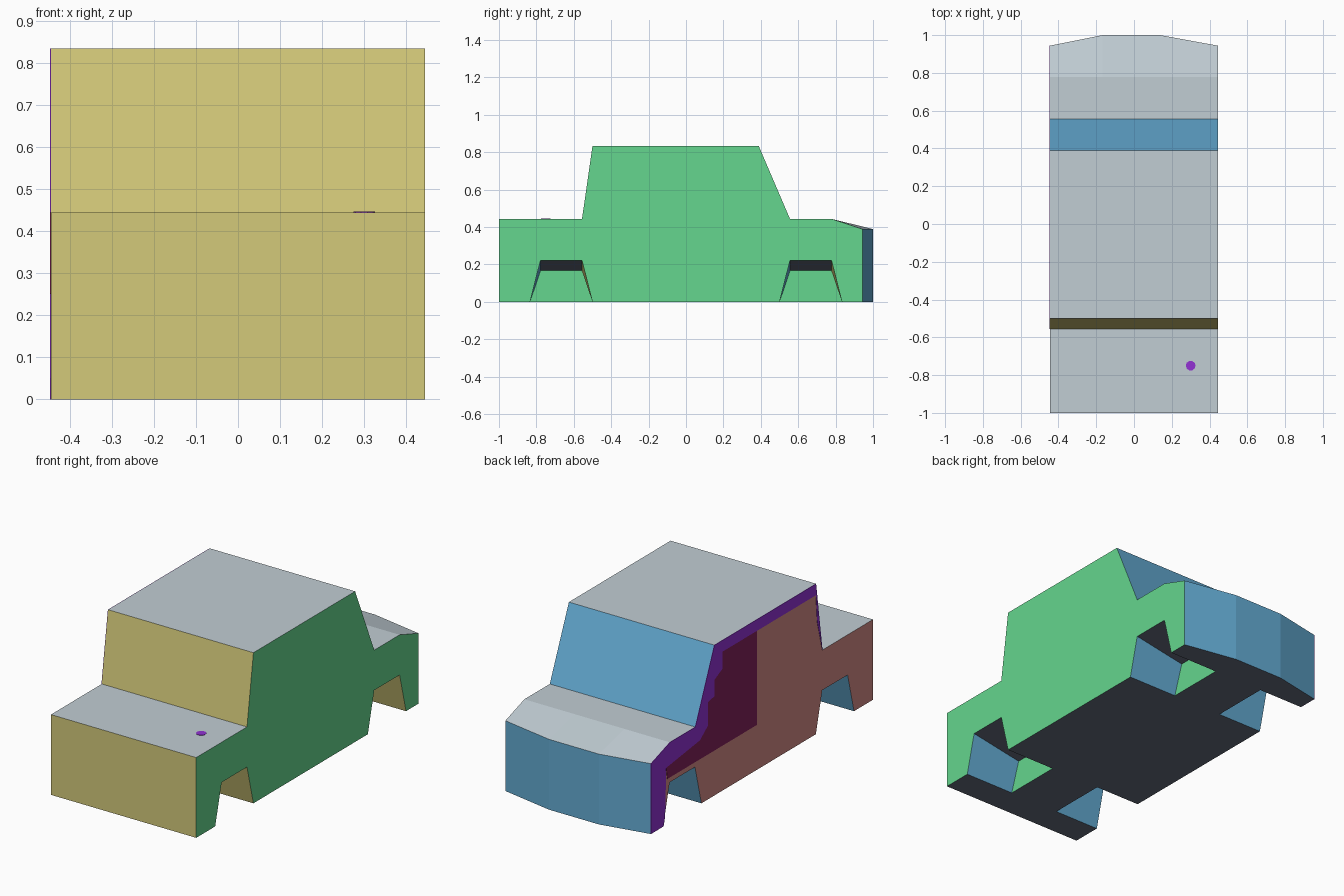
import bpy, bmesh, math

if "Cube" in bpy.data.objects:
    bpy.data.objects.remove(bpy.data.objects["Cube"])


def material(name, r, g, b):
    m = bpy.data.materials.new(name)
    m.diffuse_color = [(c / 255 / 12.92 if c < 11 else ((c / 255 + 0.055) / 1.055) ** 2.4)
                       for c in (r, g, b)] + [1]
    m.use_nodes = True
    m.node_tree.nodes["Principled BSDF"].inputs["Base Color"].default_value = m.diffuse_color
    return m


# one colour for each facing side, plus two paint colours
TOP = material("pale_grey", 193, 205, 212)
BOTTOM = material("dark_slate", 100, 107, 124)
FRONT = material("sand_yellow", 212, 202, 122)
BACK = material("sky_blue", 100, 172, 212)
RIGHT = material("green", 101, 214, 142)
LEFT = material("dusty_red", 210, 138, 134)
PURPLE = material("purple", 146, 50, 212)
MAROON = material("maroon", 130, 33, 91)


def make_object(name, bm, mats):
    bmesh.ops.recalc_face_normals(bm, faces=bm.faces)
    me = bpy.data.meshes.new(name)
    bm.to_mesh(me)
    bm.free()
    for m in mats:
        me.materials.append(m)
    ob = bpy.data.objects.new(name, me)
    bpy.context.collection.objects.link(ob)
    return ob


# car body: side profile lofted across four stations
W = 0.4444


def profile(tail_y, well_z):
    upper = [(tail_y, 0), (tail_y, 0.389), (0.778, 0.444), (0.556, 0.444), (0.389, 0.833),
             (-0.5, 0.833), (-0.556, 0.444), (-1, 0.444), (-1, 0)]
    wells = []
    for c in (-0.667, 0.667):
        wells += [(c - 0.167, 0), (c - 0.111, well_z), (c + 0.111, well_z), (c + 0.167, 0)]
    return upper + wells


stations = [(-W, 0.944, 0.222), (-0.167, 1, 0.167), (0.139, 1, 0.167), (W, 0.944, 0.222)]
bm = bmesh.new()
rings = [[bm.verts.new((x, y, z)) for y, z in profile(t, w)] for x, t, w in stations]
WELL_TOPS = (10, 11, 14, 15)


def loft(a, b, skip=()):
    ids = [i for i in range(len(a)) if i not in skip]
    for i, j in zip(ids, ids[1:] + ids[:1]):
        bm.faces.new((a[i], a[j], b[j], b[i]))


loft(rings[0], rings[1])
loft(rings[1], rings[2], WELL_TOPS)     # solid middle, no wheel wells
loft(rings[2], rings[3])
for end in (rings[0], rings[3]):
    bm.faces.new(end)
for ring in rings[1:3]:                 # inner walls of the wheel wells
    for s in (9, 13):
        bm.faces.new(ring[s:s + 4])
body = make_object("car_body", bm, [RIGHT, LEFT, BACK, FRONT, TOP, BOTTOM])
for p in body.data.polygons:            # colour by main facing direction
    axis = max(range(3), key=lambda k: abs(p.normal[k]))
    p.material_index = 2 * axis + (p.normal[axis] < 0)


# thin painted plates
def plate(name, points, offset, mat):
    bm = bmesh.new()
    f = bm.faces.new([bm.verts.new(p) for p in points])
    ext = bmesh.ops.extrude_face_region(bm, geom=[f])
    bmesh.ops.translate(bm, vec=offset,
                        verts=[v for v in ext["geom"] if isinstance(v, bmesh.types.BMVert)])
    return make_object(name, bm, [mat])


def side_plate(name, outline, mat):
    plate(name, [(-W, y, z) for y, z in outline], (-0.002, 0, 0), mat)


step = [(0.32, 0.77), (0.32, 0.675), (0.39, 0.64), (0.39, 0.55), (0.445, 0.54),
        (0.445, 0.41), (0.515, 0.355), (0.81, 0.315)]
side_plate("left_border_paint",
           [(0.833, 0), (0.944, 0), (0.944, 0.389), (0.778, 0.444), (0.556, 0.444),
            (0.389, 0.833), (-0.5, 0.833), (-0.5, 0.77)] + step + [(0.82, 0.05)], PURPLE)
side_plate("left_door_paint",
           [(0.016, 0.25), (0.016, 0.77)] + step + [(0.8, 0.25)], MAROON)
side_plate("left_pillar_paint", [(-0.5, 0.77), (-0.5, 0.833), (-0.556, 0.444), (-0.51, 0.62)], PURPLE)

# small round paint dot on the front deck
dot = [(0.3 + 0.026 * math.cos(math.tau * k / 10), -0.75 + 0.026 * math.sin(math.tau * k / 10), 0.444)
       for k in range(10)]
plate("deck_dot", dot, (0, 0, 0.002), PURPLE)
